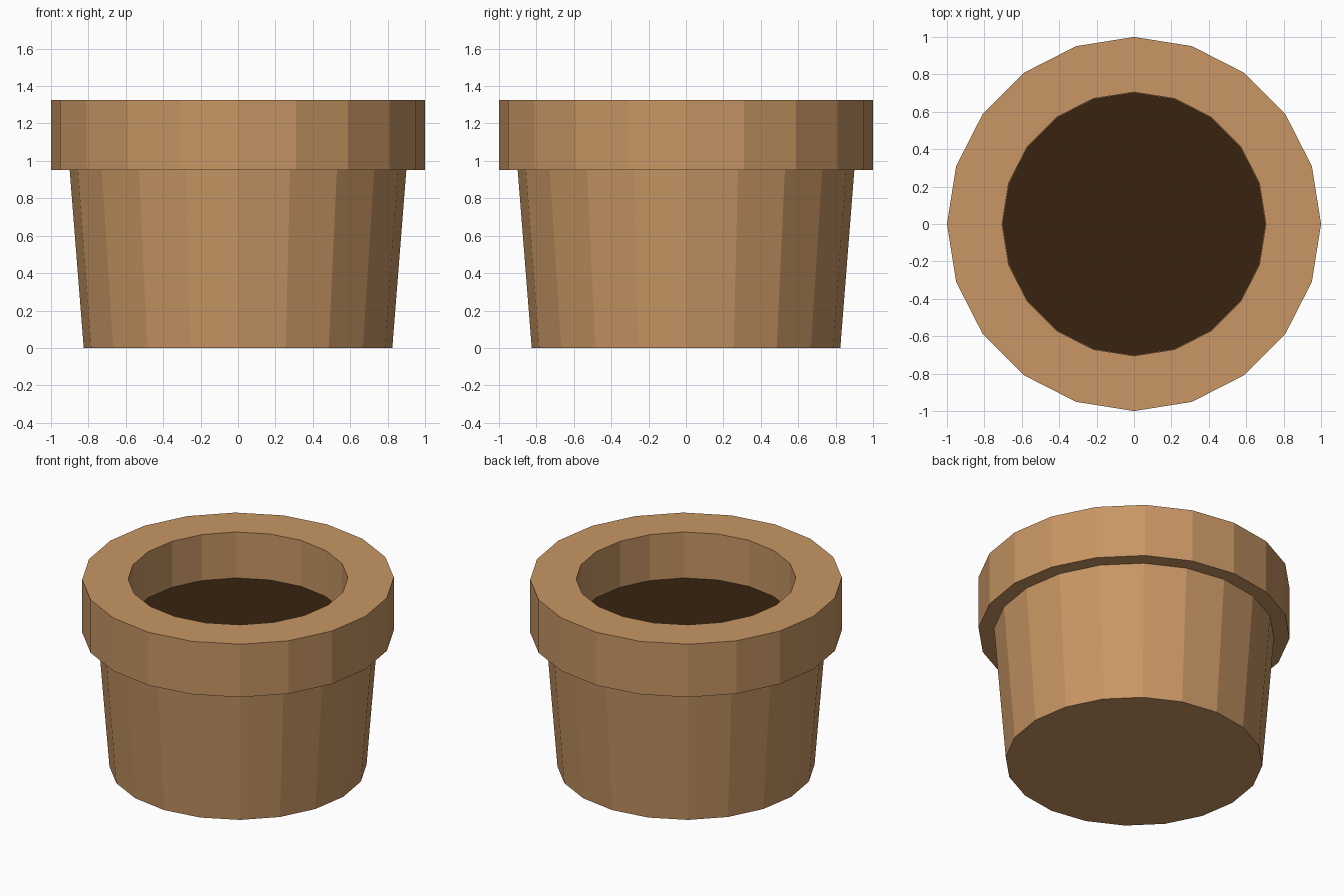
import bpy, bmesh, math

if "Cube" in bpy.data.objects:
    bpy.data.objects.remove(bpy.data.objects["Cube"])

SIDES = 20


def material(name, color):
    m = bpy.data.materials.new(name)
    m.diffuse_color = (*color, 1)
    m.use_nodes = True
    m.node_tree.nodes["Principled BSDF"].inputs["Base Color"].default_value = m.diffuse_color
    return m


def lathe(name, profile, mat):
    """Revolve (radius, z) points around z; cap the first and last ring."""
    bm = bmesh.new()
    rings = []
    for r, z in profile:
        rings.append([bm.verts.new((r * math.cos(a), r * math.sin(a), z))
                      for a in (2 * math.pi * i / SIDES for i in range(SIDES))])
    for low, high in zip(rings, rings[1:]):
        for i in range(SIDES):
            j = (i + 1) % SIDES
            bm.faces.new((low[i], low[j], high[j], high[i]))
    bm.faces.new(rings[0][::-1])
    bm.faces.new(rings[-1])
    mesh = bpy.data.meshes.new(name)
    bm.to_mesh(mesh)
    bm.free()
    mesh.materials.append(mat)
    obj = bpy.data.objects.new(name, mesh)
    bpy.context.collection.objects.link(obj)
    return obj


clay = material("clay", (0.578, 0.305, 0.127))
soil_brown = material("dark soil", (0.0395, 0.0176, 0.0052))

# Tapered body, overhanging rim and the inner wall down to the soil
pot = lathe("pot", [(0.825, 0), (0.9, 0.95), (1, 0.95), (1, 1.325),
                    (0.705, 1.325), (0.705, 0.995)], clay)

# Soil disc filling the opening
soil = lathe("soil", [(0.704, 0.99), (0.704, 1.0)], soil_brown)
